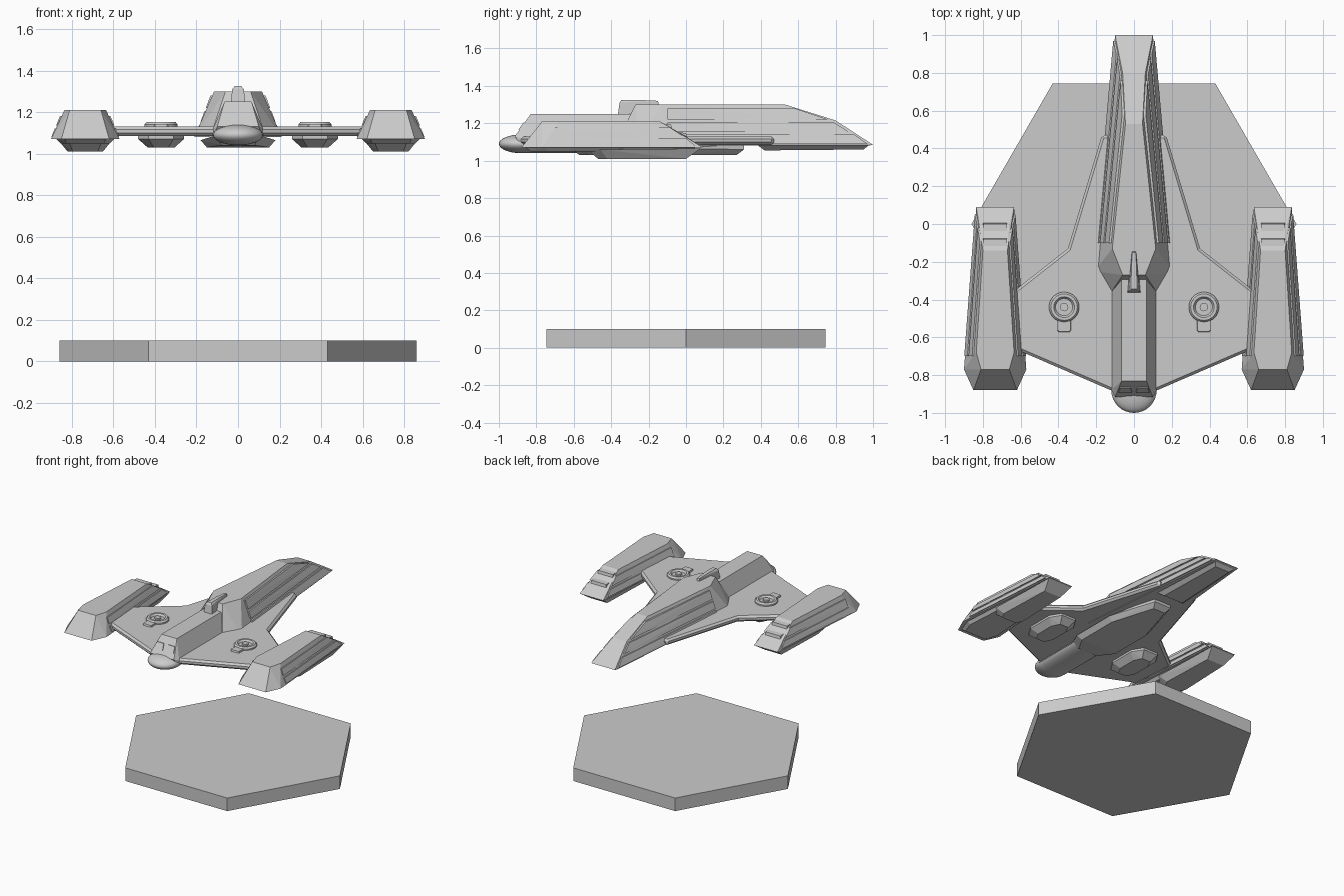
import bpy, bmesh, math
from mathutils import Matrix

cube = bpy.data.objects.get("Cube")
if cube:
    bpy.data.objects.remove(cube, do_unlink=True)

grey = bpy.data.materials.new("light_grey")
grey.use_nodes = True
grey.diffuse_color = (0.6, 0.6, 0.6, 1)
grey.node_tree.nodes["Principled BSDF"].inputs["Base Color"].default_value = (0.6, 0.6, 0.6, 1)


def finish(name, bm, bevel=0, smooth=False):
    bmesh.ops.recalc_face_normals(bm, faces=bm.faces)
    mesh = bpy.data.meshes.new(name)
    bm.to_mesh(mesh)
    bm.free()
    ob = bpy.data.objects.new(name, mesh)
    bpy.context.collection.objects.link(ob)
    mesh.materials.append(grey)
    if bevel:
        mod = ob.modifiers.new("edge_bevel", "BEVEL")
        mod.width, mod.segments, mod.limit_method = bevel, 1, "ANGLE"
        mod.angle_limit = math.radians(40)
    if smooth:
        bpy.ops.object.select_all(action="DESELECT")
        ob.select_set(True)
        bpy.context.view_layer.objects.active = ob
        bpy.ops.object.shade_smooth_by_angle(angle=math.radians(35))
    return ob


# Convex solid from (half width, y, z) points mirrored about x = cx
def hull(name, pts, cx=0, bevel=0, smooth=False):
    bm = bmesh.new()
    for w, y, z in pts:
        for s in (-1, 1):
            bm.verts.new((cx + s * w, y, z))
    bmesh.ops.remove_doubles(bm, verts=bm.verts, dist=0.0005)
    res = bmesh.ops.convex_hull(bm, input=bm.verts)
    junk = {e for e in res["geom_interior"] + res["geom_unused"] if isinstance(e, bmesh.types.BMVert)}
    bmesh.ops.delete(bm, geom=list(junk), context="VERTS")
    bmesh.ops.dissolve_limit(bm, angle_limit=0.02, verts=bm.verts, edges=bm.edges)
    return finish(name, bm, bevel, smooth)


# Flat slab from an outline
def slab(name, outline, z0, z1, bevel=0):
    bm = bmesh.new()
    face = bm.faces.new([bm.verts.new((x, y, z0)) for x, y in outline])
    ext = bmesh.ops.extrude_face_region(bm, geom=[face])
    bmesh.ops.translate(bm, vec=(0, 0, z1 - z0),
                        verts=[v for v in ext["geom"] if isinstance(v, bmesh.types.BMVert)])
    return finish(name, bm, bevel)


# Turned part from (radius, z) profile
def turned(name, profile, x, y, steps=32):
    bm = bmesh.new()
    vs = [bm.verts.new((r, 0, z)) for r, z in profile]
    es = [bm.edges.new(p) for p in zip(vs, vs[1:])]
    bmesh.ops.spin(bm, geom=vs + es, cent=(0, 0, 0), axis=(0, 0, 1), angle=math.tau, steps=steps)
    bmesh.ops.remove_doubles(bm, verts=bm.verts, dist=0.0005)
    bmesh.ops.translate(bm, verts=bm.verts, vec=(x, y, 0))
    return finish(name, bm, smooth=True)


# Raised band running along a tapering flank
def strake(name, width, y0, lo, hi, cx=0, out=0.012):
    pts = []
    for z, y1 in (lo, hi):
        pts += [(width(y0, z) + out, y0, z), (width(y1, z) + out, y1, z)]
    hull(name, pts, cx)


def spine_width(y, z):
    t = (z - 1.08) / 0.22
    return (1 - t) * (0.188 - 0.088 * y) + t * (0.102 - 0.103 * y)


def pod_width(y, z):
    t = (z - 1.07) / 0.14
    return (1 - t) * (0.107 - 0.0756 * y) + t * (0.056 - 0.065 * y)


# Display base
slab("hexagon_base", [(0.86 * math.cos(i * math.pi / 3), 0.86 * math.sin(i * math.pi / 3))
                      for i in range(6)], 0, 0.1)

# Wing
half = [(0.10, -0.89), (0.61, -0.67), (0.70, -0.67), (0.70, -0.40), (0.63, -0.35),
        (0.35, -0.13), (0.17, 0.47), (0.12, 0.47)]
slab("wing", half + [(-x, y) for x, y in reversed(half)], 1.085, 1.13, 0.014)

# Forward fuselage, belly and nose
hull("forward_fuselage", [(0.10, -0.915, 1.13), (0.12, -0.88, 1.08), (0.065, -0.83, 1.25),
                          (0.065, -0.28, 1.25), (0.12, -0.28, 1.08), (0.12, -0.88, 1.12),
                          (0.12, -0.28, 1.12)])
hull("belly", [(0.12 * math.cos(a * math.pi / 20), y, 1.09 - 0.05 * math.sin(a * math.pi / 20))
               for a in range(11) for y in (-0.88, -0.45)], smooth=True)
bm = bmesh.new()
bmesh.ops.create_uvsphere(bm, u_segments=32, v_segments=16, radius=1,
                          matrix=Matrix.Translation((0, -0.88, 1.09)) @ Matrix.Diagonal((0.12, 0.12, 0.05, 1)))
finish("nose", bm, smooth=True)

# Windscreen panes
for side, s in (("left", 1), ("right", -1)):
    hull("window_" + side, [(w, y - d, z) for w, y, z in
                            ((0.036, -0.890, 1.165), (0.027, -0.862, 1.205)) for d in (0, 0.006)],
         cx=s * 0.046)

# Tall rear spine
hull("spine", [(0.12, -0.38, 1.08), (0.21, -0.25, 1.08), (0.10, 1.0, 1.085), (0.10, 0.97, 1.08),
               (0.12, -0.36, 1.12), (0.06, -0.27, 1.30), (0.115, -0.13, 1.30),
               (0.045, 0.53, 1.30), (0.06, 0.80, 1.215)])
for i, (z0, e0, z1, e1) in enumerate(((1.09, 0.97, 1.14, 0.90), (1.155, 0.87, 1.205, 0.79),
                                      (1.22, 0.76, 1.28, 0.58))):
    strake(f"spine_strake_{i}", spine_width, -0.1, (z0, e0), (z1, e1))
hull("tail_plate", [(0.12, 0.38, 1.085), (0.09, 0.98, 1.085), (0.08, 0.42, 1.055), (0.06, 0.95, 1.06)])

# Dorsal fin
hull("dorsal_fin", [(0.035, -0.365, 1.24), (0.012, -0.14, 1.28), (0.028, -0.355, 1.31),
                    (0.016, -0.345, 1.325), (0.014, -0.25, 1.325), (0.010, -0.15, 1.32)])

# Keel under the wing
hull("keel", [(0.10, -0.55, 1.09), (0.18, -0.40, 1.065), (0.18, -0.05, 1.065), (0.07, 0.31, 1.06),
              (0.07, 0.31, 1.09), (0.08, -0.50, 1.04), (0.15, -0.38, 1.03), (0.15, -0.06, 1.03),
              (0.05, 0.27, 1.03)])

for side, s in (("left", 1), ("right", -1)):
    # Side pods
    cx = s * 0.735
    hull("pod_" + side, [(0.115, -0.88, 1.07), (0.165, -0.77, 1.07), (0.10, 0.09, 1.07),
                         (0.075, -0.77, 1.21), (0.10, -0.68, 1.21), (0.065, -0.14, 1.21),
                         (0.075, 0.0, 1.13)], cx)
    for i, (z0, e0, z1, e1) in enumerate(((1.08, 0.05, 1.12, 0.0), (1.135, -0.02, 1.18, -0.09))):
        strake(f"pod_strake_{i}_{side}", pod_width, -0.70, (z0, e0), (z1, e1), cx, 0.008)
    for i, y in enumerate((-0.12, -0.04)):
        z = 1.21 - 0.57 * (y + 0.14)
        hull(f"pod_step_{i}_{side}", [(0.062, y - 0.02, z), (0.062, y + 0.04, z - 0.005),
                                      (0.065, y + 0.05, z - 0.05)], cx)
    # Pod undersides
    hull("pod_underside_" + side, [(0.10, -0.86, 1.07), (0.14, -0.75, 1.07), (0.09, 0.05, 1.07),
                                   (0.09, -0.83, 1.05), (0.12, -0.74, 1.05), (0.07, 0.03, 1.05)], cx)
    hull("pod_lower_plate_" + side, [(0.08, -0.53, 1.06), (0.125, -0.46, 1.06), (0.10, 0.08, 1.065),
                                     (0.06, -0.47, 1.01), (0.085, -0.42, 1.01), (0.07, 0.0, 1.01)], cx)
    # Wing turrets and blisters
    tx, ty = s * 0.37, -0.44
    turned("turret_" + side, [(0.08, 1.12), (0.08, 1.14), (0.07, 1.152), (0.055, 1.152), (0.045, 1.138),
                              (0.022, 1.138), (0.022, 1.15), (0, 1.15)], tx, ty)
    hull("turret_mount_" + side, [(0.038, -0.50, 1.12), (0.038, -0.565, 1.12), (0.03, -0.575, 1.12),
                                  (0.034, -0.50, 1.142), (0.034, -0.56, 1.142), (0.028, -0.568, 1.142)], tx)
    hull("wing_blister_" + side, [(0.06, -0.62, 1.085), (0.11, -0.54, 1.085), (0.11, -0.34, 1.085),
                                  (0.06, -0.26, 1.085), (0.06, -0.62, 1.07), (0.11, -0.54, 1.07),
                                  (0.11, -0.34, 1.07), (0.06, -0.26, 1.07), (0.035, -0.57, 1.03),
                                  (0.065, -0.51, 1.03), (0.065, -0.37, 1.03), (0.035, -0.31, 1.03)], tx)
